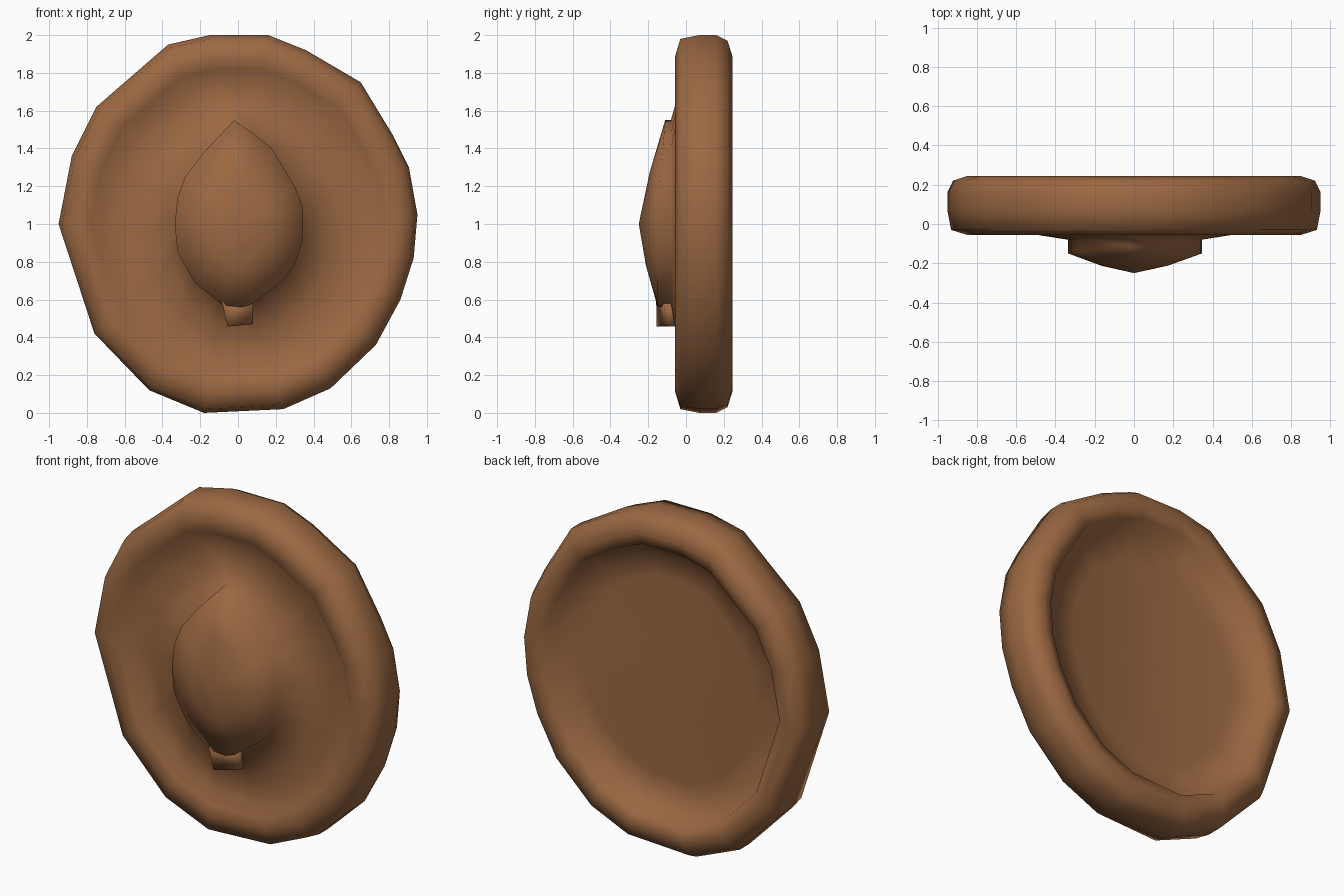
import bpy

if "Cube" in bpy.data.objects:
    bpy.data.objects.remove(bpy.data.objects["Cube"])

wood = bpy.data.materials.new("brown wood")
wood.diffuse_color = (0.33, 0.14, 0.055, 1)
wood.use_nodes = True
wood.node_tree.nodes["Principled BSDF"].inputs["Base Color"].default_value = wood.diffuse_color

# Uneven outline of the whole disc (x, z), clockwise from the top, centred on 0
RIM = [(-.15, 1), (.16, 1), (.36, .92), (.65, .75), (.82, .47), (.905, .3),
       (.95, .05), (.93, -.18), (.86, -.40), (.73, -.64), (.49, -.87),
       (.24, -.98), (-.18, -1), (-.47, -.88), (-.76, -.58), (-.95, 0),
       (-.88, .36), (-.75, .62), (-.37, .95)]
# Matching outline of the pointed boss
BOSS = [(-.02, .55), (.08, .48), (.18, .40), (.24, .30), (.30, .20), (.34, .10),
        (.345, 0), (.34, -.1), (.30, -.21), (.24, -.30), (.08, -.42),
        (.02, -.44), (-.08, -.43), (-.23, -.31), (-.32, -.15), (-.335, .0),
        (-.32, .14), (-.28, .25), (-.18, .38)]
N = len(RIM)


def make(name, verts, faces):
    me = bpy.data.meshes.new(name)
    me.from_pydata(verts, [], faces)
    me.materials.append(wood)
    me.polygons.foreach_set("use_smooth", [True] * len(me.polygons))
    ob = bpy.data.objects.new(name, me)
    bpy.context.collection.objects.link(ob)
    return ob


def loft(name, rings, start, end):
    """Skin rings of points and close both ends to a centre point."""
    verts = [(x, y, z + 1) for r in rings for x, y, z in r]
    verts += [(p[0], p[1], p[2] + 1) for p in (start, end)]
    s, e = len(verts) - 2, len(verts) - 1
    last = (len(rings) - 1) * N
    faces = []
    for i in range(N):
        j = (i + 1) % N
        for a in range(0, last, N):
            faces.append((a + i, a + N + i, a + N + j, a + j))
        faces.append((s, i, j))
        faces.append((last + i, e, last + j))
    return make(name, verts, faces)


def scaled(outline, s, y):
    return [(x * s, y, z * s) for x, z in outline]


# Shallow back, curved like a trough about the upright axis
back = [[(x * s, .12 + .12 * (x * s) ** 2, z * s) for x, z in RIM]
        for s in (.3, .6, .79)]

# Rounded rim, from the back over the outer edge to the front
rim = [scaled(RIM, s, y) for s, y in
       [(.82, .225), (.89, .245), (.97, .22), (1, .16), (1, .07),
        (.98, -.03), (.89, -.057), (.82, -.048)]]

# Front plate: slightly recessed at the rim, swelling towards the boss
plate = scaled(RIM, .765, -.005)
mound = [(a * .38 + c * .5, -.05, b * .38 + d * .5)
         for (a, b), (c, d) in zip(RIM, BOSS)]
base = [(x, -.08, z) for x, z in BOSS]

# Boss: short wall whose edge tips back at the top, then a low dome
edge = [(x, -.15 + .04 * max(0, z - .1) / .45, z) for x, z in BOSS]
dome = [(x * .5, (y - .25) / 2 - .012, z * .5) for x, y, z in edge]
loft("round_shield", back + rim + [plate, mound, base, edge, dome],
     (0, .12, 0), (0, -.25, 0))

# Small foot under the boss, fading into the plate on its right
foot = [(-.085, -.158, .59), (-.055, -.155, .457), (.08, -.10, .47),
        (.08, -.12, .59)]
foot += [(x, -.04, z) for x, y, z in foot]
make("boss_foot", foot, [(0, 1, 2, 3), (7, 6, 5, 4), (0, 4, 5, 1),
                         (1, 5, 6, 2), (2, 6, 7, 3), (3, 7, 4, 0)])
